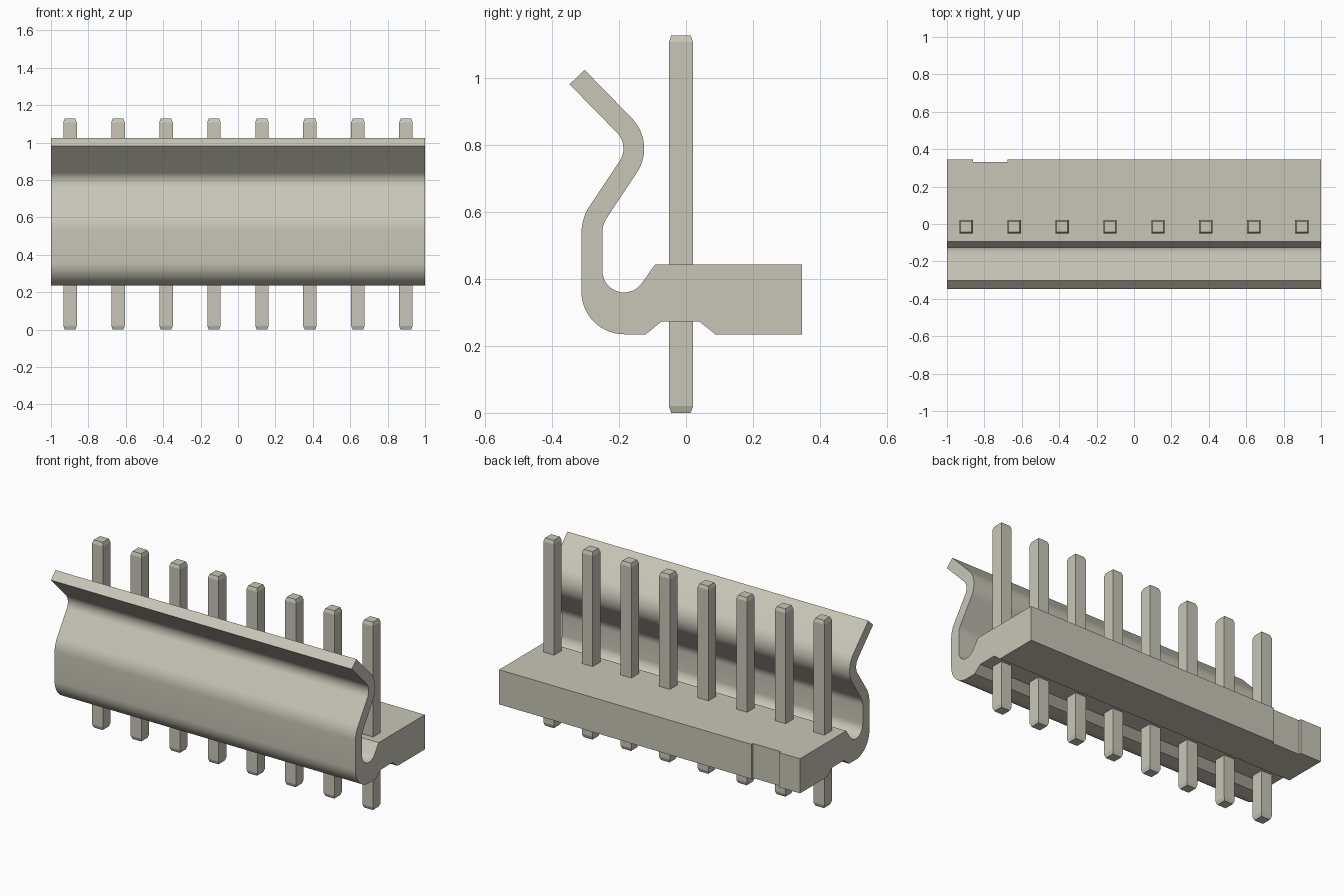
import bpy, bmesh, math

old = bpy.data.objects.get("Cube")
if old:
    bpy.data.objects.remove(old, do_unlink=True)

# One warm grey material for everything
mat = bpy.data.materials.new("warm_grey")
colour = (0.578, 0.565, 0.479, 1.0)
mat.diffuse_color = colour
mat.use_nodes = True
mat.node_tree.nodes["Principled BSDF"].inputs["Base Color"].default_value = colour


def make_object(name, bm):
    bmesh.ops.recalc_face_normals(bm, faces=bm.faces[:])
    mesh = bpy.data.meshes.new(name)
    bm.to_mesh(mesh)
    bm.free()
    mesh.materials.append(mat)
    ob = bpy.data.objects.new(name, mesh)
    bpy.context.collection.objects.link(ob)
    return ob


def activate(ob):
    bpy.ops.object.select_all(action='DESELECT')
    ob.select_set(True)
    bpy.context.view_layer.objects.active = ob


def arc(cy, cz, r, start, end, steps=12):
    return [(cy + r * math.cos(math.radians(start + (end - start) * i / steps)),
             cz + r * math.sin(math.radians(start + (end - start) * i / steps)))
            for i in range(steps + 1)]


# Side profile (y, z): base block, U bend, and spring-shaped latch wall
profile = [(0.346, 0.235), (0.346, 0.443), (-0.093, 0.443)]
profile += arc(-0.185, 0.425, 0.065, -34, -180, 16)      # inside of U bend
profile += arc(-0.165, 0.537, 0.085, 180, 145.4, 6)      # inner lower bend
profile += arc(-0.255, 0.79, 0.13, -34.6, 45, 14)        # outer bulge
profile += [(-0.303, 1.025), (-0.348, 0.982)]            # flared lip
profile += arc(-0.255, 0.79, 0.068, 45, -34.6, 14)       # inside of bulge
profile += arc(-0.165, 0.537, 0.1475, 145.4, 180, 6)     # outer lower bend
profile += arc(-0.185, 0.3625, 0.1275, 180, 270, 14)     # outside of U bend
profile += [(-0.12, 0.235), (-0.073, 0.273), (0.04, 0.273), (0.087, 0.235)]

bm = bmesh.new()
face = bm.faces.new([bm.verts.new((-1, y, z)) for y, z in profile])
ext = bmesh.ops.extrude_face_region(bm, geom=[face], use_keep_orig=True)
moved = [g for g in ext["geom"] if isinstance(g, bmesh.types.BMVert)]
bmesh.ops.translate(bm, verts=moved, vec=(2, 0, 0))
housing = make_object("housing", bm)

# Shallow notch across the rear face
bm = bmesh.new()
bmesh.ops.create_cube(bm, size=1)
bmesh.ops.scale(bm, verts=bm.verts[:], vec=(0.185, 0.1, 0.5))
bmesh.ops.translate(bm, verts=bm.verts[:], vec=(-0.769, 0.381, 0.34))
cutter = make_object("notch_cutter", bm)
cutter.hide_render = True
mod = housing.modifiers.new("rear_notch", 'BOOLEAN')
mod.operation = 'DIFFERENCE'
mod.solver = 'EXACT'
mod.object = cutter
activate(housing)
bpy.ops.object.modifier_apply(modifier=mod.name)
bpy.data.objects.remove(cutter, do_unlink=True)
bpy.ops.object.shade_smooth_by_angle(angle=math.radians(20))


# Square pins with chamfered tips
def make_pin(name, x, y):
    bm = bmesh.new()
    rings = []
    for z, h in ((0, 0.029), (0.02, 0.036), (1.108, 0.036), (1.128, 0.029)):
        rings.append([bm.verts.new((sx * h, sy * h, z))
                      for sx, sy in ((-1, -1), (1, -1), (1, 1), (-1, 1))])
    for a, b in zip(rings, rings[1:]):
        for i in range(4):
            j = (i + 1) % 4
            bm.faces.new((a[i], a[j], b[j], b[i]))
    bm.faces.new(rings[0][::-1])
    bm.faces.new(rings[-1])
    pin = make_object(name, bm)
    pin.location = (x, y, 0)


PINS = 8
for i in range(PINS):
    make_pin(f"pin_{i + 1}", -0.898 + i * 1.796 / (PINS - 1), -0.015)
